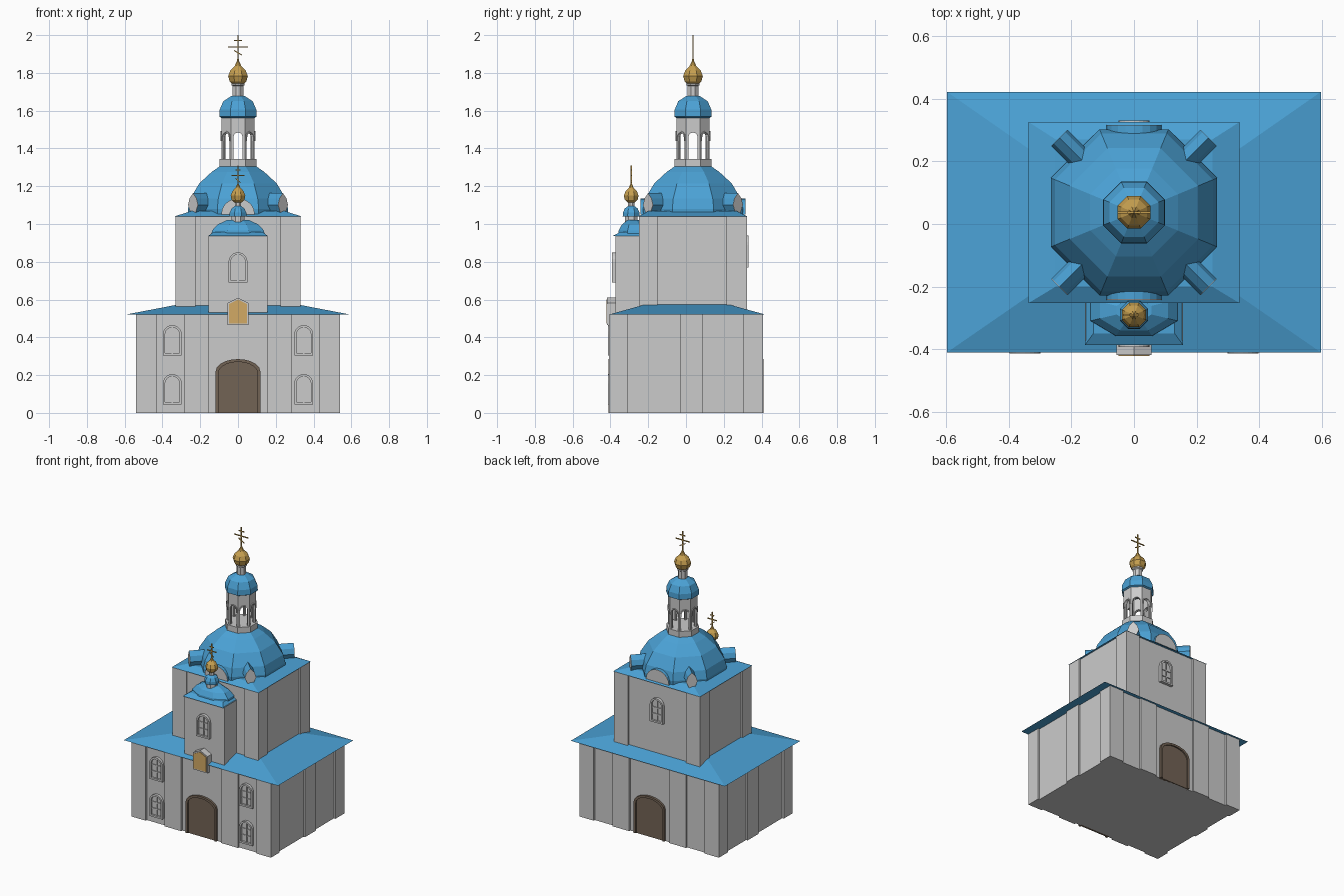
import bpy, bmesh
from math import pi, sin, cos
from mathutils import Matrix

if "Cube" in bpy.data.objects:
    bpy.data.objects.remove(bpy.data.objects["Cube"])

COLOURS = {"blue": (0.07, 0.36, 0.67, 1), "gold": (0.57, 0.35, 0.08, 1),
           "brown": (0.17, 0.125, 0.09, 1), "amber": (0.65, 0.4, 0.13, 1)}
MATS = {}
for key, rgba in COLOURS.items():
    MATS[key] = bpy.data.materials.new(key)
    MATS[key].diffuse_color = rgba
CY = 0.037          # centre line of the tower
I = Matrix.Identity(4)


def finish(bm, name, colour, matrix=I):
    bmesh.ops.recalc_face_normals(bm, faces=bm.faces)
    me = bpy.data.meshes.new(name)
    bm.to_mesh(me)
    bm.free()
    me.transform(matrix)
    if colour:
        me.materials.append(MATS[colour])
    ob = bpy.data.objects.new(name, me)
    bpy.context.collection.objects.link(ob)
    return ob


def frustum(name, lo, hi, z0, z1, colour=None):
    """Box whose bottom and top rectangles are (x0, x1, y0, y1)."""
    bm = bmesh.new()
    rings = [[bm.verts.new((x, y, z)) for x, y in
              ((r[0], r[2]), (r[1], r[2]), (r[1], r[3]), (r[0], r[3]))]
             for r, z in ((lo, z0), (hi, z1))]
    for i in range(4):
        j = (i + 1) % 4
        bm.faces.new((rings[0][i], rings[0][j], rings[1][j], rings[1][i]))
    bm.faces.new(rings[0])
    bm.faces.new(rings[1])
    return finish(bm, name, colour)


def box(name, x0, x1, y0, y1, z0, z1, colour=None):
    return frustum(name, (x0, x1, y0, y1), (x0, x1, y0, y1), z0, z1, colour)


def prism(name, outline, y0, y1, colour=None, matrix=I):
    """Extrude an (x, z) outline from y0 to y1."""
    bm = bmesh.new()
    face = bm.faces.new([bm.verts.new((x, y0, z)) for x, z in outline])
    ext = bmesh.ops.extrude_face_region(bm, geom=[face], use_keep_orig=True)
    moved = [v for v in ext["geom"] if isinstance(v, bmesh.types.BMVert)]
    bmesh.ops.translate(bm, verts=moved, vec=(0, y1 - y0, 0))
    return finish(bm, name, colour, matrix)


def octagon(name, profile, cy, colour=None, sx=1, sy=1):
    """Stack of octagons; profile gives (apothem, z)."""
    bm = bmesh.new()
    rings = []
    for r, z in profile:
        r /= cos(pi / 8)
        rings.append([bm.verts.new((sx * r * cos((k + .5) * pi / 4),
                                    cy + sy * r * sin((k + .5) * pi / 4), z)) for k in range(8)])
    for a, b in zip(rings, rings[1:]):
        for i in range(8):
            j = (i + 1) % 8
            bm.faces.new((a[i], a[j], b[j], b[i]))
    bm.faces.new(rings[0])
    bm.faces.new(rings[-1])
    return finish(bm, name, colour)


def arch(w, z0, z1, rise, n=10):
    top = [(-w * cos(pi * i / n), z1 - rise + rise * sin(pi * i / n)) for i in range(n + 1)]
    return [(-w, z0)] + top + [(w, z0)]


def place(x, y, z=0, turn=0):
    return Matrix.Translation((x, y, z)) @ Matrix.Rotation(turn, 4, 'Z')


def rect(x0, x1, z0, z1):
    return [(x0, z0), (x1, z0), (x1, z1), (x0, z1)]


def window(m, h=0.16):
    """Arched frame, pane and glazing bars on a wall at local y = 0."""
    w, t = 0.05, 0.012
    prism("window_pane", arch(w - t, t, h - t, w - t), -0.004, 0.01, None, m)
    prism("window_frame", arch(w, 0, h, w) + arch(w - t, 0, h - t, w - t)[::-1], -0.018, 0.01, None, m)
    prism("window_sill", rect(-w + t, w - t, 0, t), -0.018, 0.01, None, m)
    prism("window_mullion", rect(-.004, .004, t, h - t), -0.011, 0.005, None, m)
    for z in (0.055, 0.1):
        prism("window_bar", rect(-w + t, w - t, z - .004, z + .004), -0.01, 0.005, None, m)


def door(m):
    w, t = 0.118, 0.014
    prism("door_panel", arch(w - t, 0, 0.27, 0.06), -0.006, 0.01, "brown", m)
    prism("door_frame", arch(w, 0, 0.285, 0.065) + arch(w - t, 0, 0.27, 0.06)[::-1],
          -0.015, 0.01, "brown", m)


def cross(name, cy, z0, z1, half):
    h, t = z1 - z0, 0.003
    prism(name + "_post", rect(-t, t, z0, z1), cy - t, cy + t, "gold")
    for f, w in ((0.52, half), (0.78, half * .4)):
        prism(name + "_bar", rect(-w, w, z0 + f * h - t, z0 + f * h + t), cy - t, cy + t, "gold")
    z, w = z0 + .28 * h, half * .4
    prism(name + "_slanted_bar", [(-w, z + .009), (w, z - .015), (w, z - .009), (-w, z + .015)],
          cy - t, cy + t, "gold")


def dormer(name, outline, inner, outer, turn):
    m = place(0, CY, 0, turn)
    prism(name + "_hood", outline, -outer, -inner, "blue", m)
    prism(name + "_face", outline, -outer - .002, -outer, None, m)


# Lower storey: recessed walls and pilasters
box("lower_walls", -.528, .528, -.395, .395, 0, .52)
for s in (-1, 1):
    for y0, y1 in ((-.407, -.31), (.305, .407)):
        box("lower_corner_pilaster", *sorted((s * .54, s * .43)), y0, y1, 0, .52)
    for ya, yb in ((-.407, -.39), (.39, .407)):
        box("lower_face_pilaster", *sorted((s * .155, s * .285)), ya, yb, 0, .52)
    box("lower_side_pilaster", *sorted((s * .54, s * .52)), -.03, .09, 0, .52)
door(place(0, -.395))
door(place(0, .395, 0, pi))
for x in (-.348, .348):
    for z in (.045, .305):
        window(place(x, -.395, z))
frustum("lower_roof", (-.597, .597, -.41, .422), (-.30, .30, -.205, .215), .52, .577, "blue")

# Upper storey
box("upper_walls", -.322, .322, -.24, .31, .54, 1.04)
for s in (-1, 1):
    for y0, y1 in ((-.25, -.15), (.215, .322)):
        box("upper_corner_pilaster", *sorted((s * .332, s * .225)), y0, y1, .54, 1.04)
window(place(0, .312, .77, pi), .17)
frustum("upper_roof", (-.336, .336, -.252, .325), (-.25, .25, -.2, .27), 1.04, 1.068, "blue")

# Main dome with dormers
octagon("main_dome", [(.262, 1.045), (.265, 1.08), (.252, 1.135), (.205, 1.215),
                      (.14, 1.275), (.09, 1.31)], CY, "blue")
kite = [(-.014, 1.05), (.014, 1.05), (.037, 1.1), (.026, 1.135), (0, 1.163),
        (-.026, 1.135), (-.037, 1.1)]
for k in range(4):
    dormer("diagonal_dormer", kite, .2, .335, pi / 4 + k * pi / 2)
for turn in (0, pi):
    dormer("lunette", arch(.088, 1.05, 1.135, .08), .2, .277, turn)

# Open lantern: eight arched panels
octagon("lantern_base", [(.098, 1.3), (.098, 1.345)], CY)
hw = .088 * 0.4142
for k in range(8):
    prism("lantern_panel", [(-hw, 1.34), (-hw, 1.57), (hw, 1.57), (hw, 1.34)]
          + arch(.025, 1.34, 1.485, .025, 6)[::-1], -.088, -.07, None, place(0, CY, 0, k * pi / 4))
    prism("lantern_arch_trim", arch(.03, 1.44, 1.492, .03, 6) + arch(.024, 1.44, 1.484, .024, 6)[::-1],
          -.093, -.08, None, place(0, CY, 0, k * pi / 4))
octagon("lantern_dome", [(.088, 1.562), (.099, 1.568), (.097, 1.605), (.078, 1.65), (.035, 1.678)], CY, "blue")
octagon("lantern_neck", [(.028, 1.67), (.028, 1.73), (.034, 1.735), (.034, 1.745)], CY)
octagon("main_onion", [(.026, 1.738), (.044, 1.755), (.052, 1.783), (.041, 1.812),
                       (.018, 1.836), (.006, 1.862), (.003, 1.88)], CY, "gold")
cross("main_cross", CY, 1.87, 2.0, .053)

# Front porch tower
PY = -.29
box("porch_walls", -.155, .155, -.372, -.23, .53, .94)
window(place(0, -.374, .69))
frustum("porch_eave", (-.157, .157, -.387, -.24), (-.13, .13, -.35, -.24), .937, .957, "blue")
octagon("porch_dome", [(.088, .94), (.086, .965), (.068, .997), (.035, 1.022)], -.275, "blue", 1.6, .95)
octagon("porch_drum", [(.034, 1.01), (.034, 1.045)], PY)
octagon("porch_small_dome", [(.045, 1.04), (.044, 1.06), (.034, 1.082), (.018, 1.094)], PY, "blue")
octagon("porch_neck", [(.017, 1.085), (.017, 1.122)], PY)
octagon("porch_onion", [(.02, 1.115), (.034, 1.128), (.039, 1.15), (.03, 1.173),
                        (.013, 1.192), (.004, 1.212)], PY, "gold")
cross("porch_cross", PY, 1.2, 1.31, .035)

# Icon case over the entrance
house = [(-.056, .465), (.056, .465), (.056, .582), (0, .61), (-.056, .582)]
prism("icon_case", house, -.418, -.365)
prism("icon_panel", [(x * .87, .535 + (z - .535) * .87) for x, z in house], -.422, -.416, "amber")

for m in bpy.data.materials:
    if m.users and not m.is_grease_pencil:
        m.use_nodes = True
        m.node_tree.nodes["Principled BSDF"].inputs["Base Color"].default_value = m.diffuse_color
